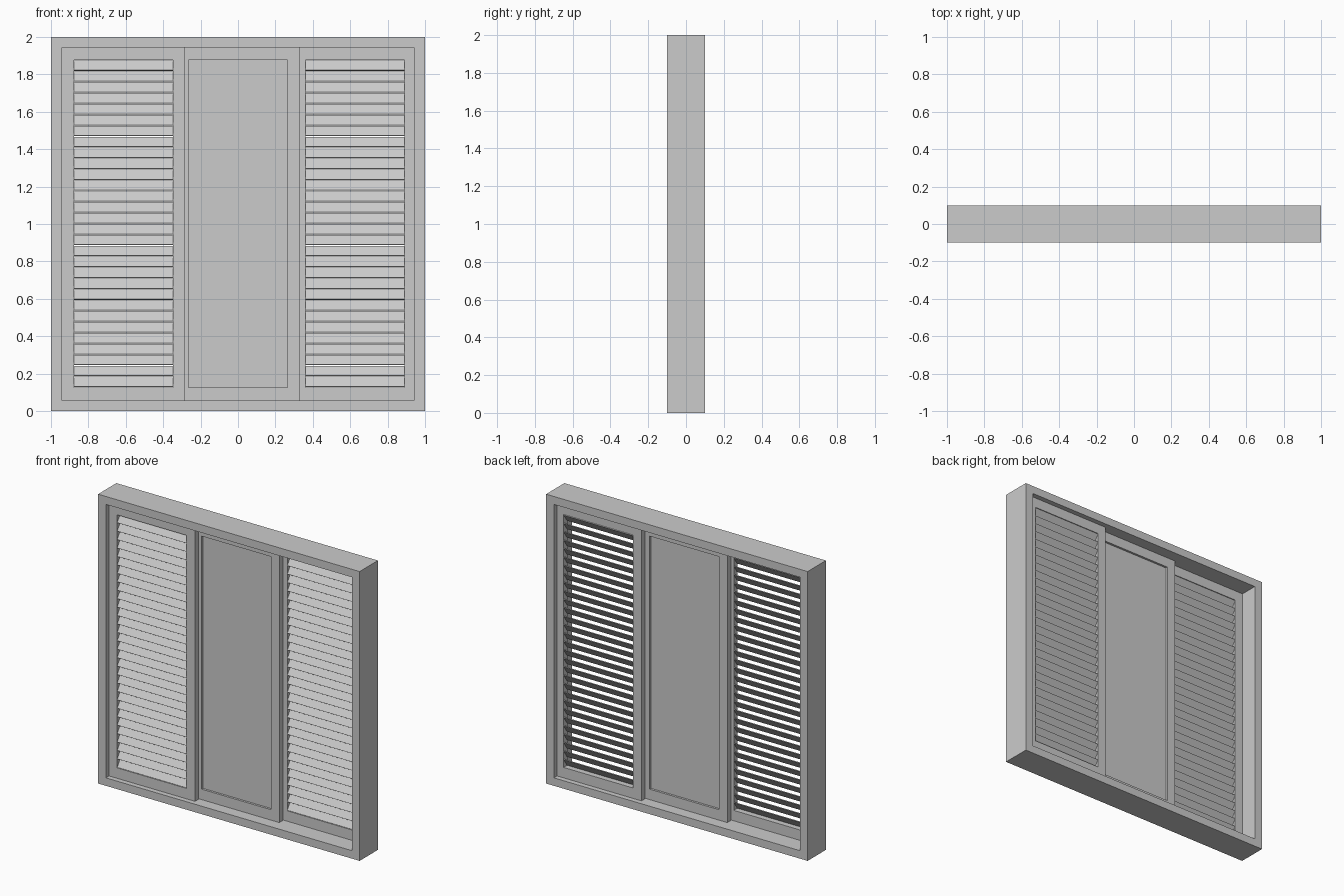
import bpy
import math

# Remove the default object
cube = bpy.data.objects.get("Cube")
if cube:
    bpy.data.objects.remove(cube, do_unlink=True)

# Single painted finish
paint = bpy.data.materials.new("light_grey_paint")
paint.use_nodes = True
GREY = (0.6, 0.6, 0.6, 1)
paint.diffuse_color = GREY
paint.node_tree.nodes["Principled BSDF"].inputs["Base Color"].default_value = GREY


def box(name, xs, ys, zs, tilt=0):
    """Box spanning three (min, max) ranges, optionally tilted about x."""
    spans = (xs, ys, zs)
    bpy.ops.mesh.primitive_cube_add(size=1, location=[(a + b) / 2 for a, b in spans])
    obj = bpy.context.object
    obj.name = name
    obj.scale = [b - a for a, b in spans]
    bpy.ops.object.transform_apply(location=False, rotation=False, scale=True)
    obj.rotation_euler.x = tilt
    obj.data.materials.append(paint)
    return obj


JAMB, SILL, DEPTH = 0.94, 0.055, 0.1   # frame
HALF, STILE = 0.33, 0.065              # sash half width and stile width
LOW, HIGH = 0.127, 1.876               # sash opening
THICK = 0.04                           # sash thickness

# Outer frame
for side, s in (("right", -1), ("left", 1)):
    box(side + "_jamb", sorted((s * JAMB, s)), (-DEPTH, DEPTH), (0, 2))
box("sill", (-JAMB, JAMB), (-DEPTH, DEPTH), (0, SILL))
box("head", (-JAMB, JAMB), (-DEPTH, DEPTH), (2 - SILL, 2))


def sash(name, x, y):
    """Two stiles and two rails; returns the opening's x range."""
    ys = (y - THICK / 2, y + THICK / 2)
    inner = (x - HALF + STILE, x + HALF - STILE)
    box(name + "_stile_a", (x - HALF, inner[0]), ys, (SILL, 2 - SILL))
    box(name + "_stile_b", (inner[1], x + HALF), ys, (SILL, 2 - SILL))
    box(name + "_bottom_rail", inner, ys, (SILL, LOW))
    box(name + "_top_rail", inner, ys, (HIGH, 2 - SILL))
    return inner


def louvers(name, inner, y, count=30):
    """Slats sloping down towards the front."""
    pitch = (HIGH - LOW) / count
    length, thin = 0.064, 0.005
    for i in range(count):
        z = LOW + pitch * (i + 0.5)
        box(f"{name}_slat_{i + 1}", inner, (y - length / 2, y + length / 2),
            (z - thin / 2, z + thin / 2), math.radians(55))


# Sliding sashes on three tracks
TRACK = 0.045
for name, x, y in (("right_shutter", -0.613, -TRACK), ("left_shutter", 0.625, TRACK)):
    louvers(name, sash(name, x, y), y)
opening = sash("centre_sash", 0, 0)
box("centre_panel", opening, (-0.005, 0.005), (LOW, HIGH))
